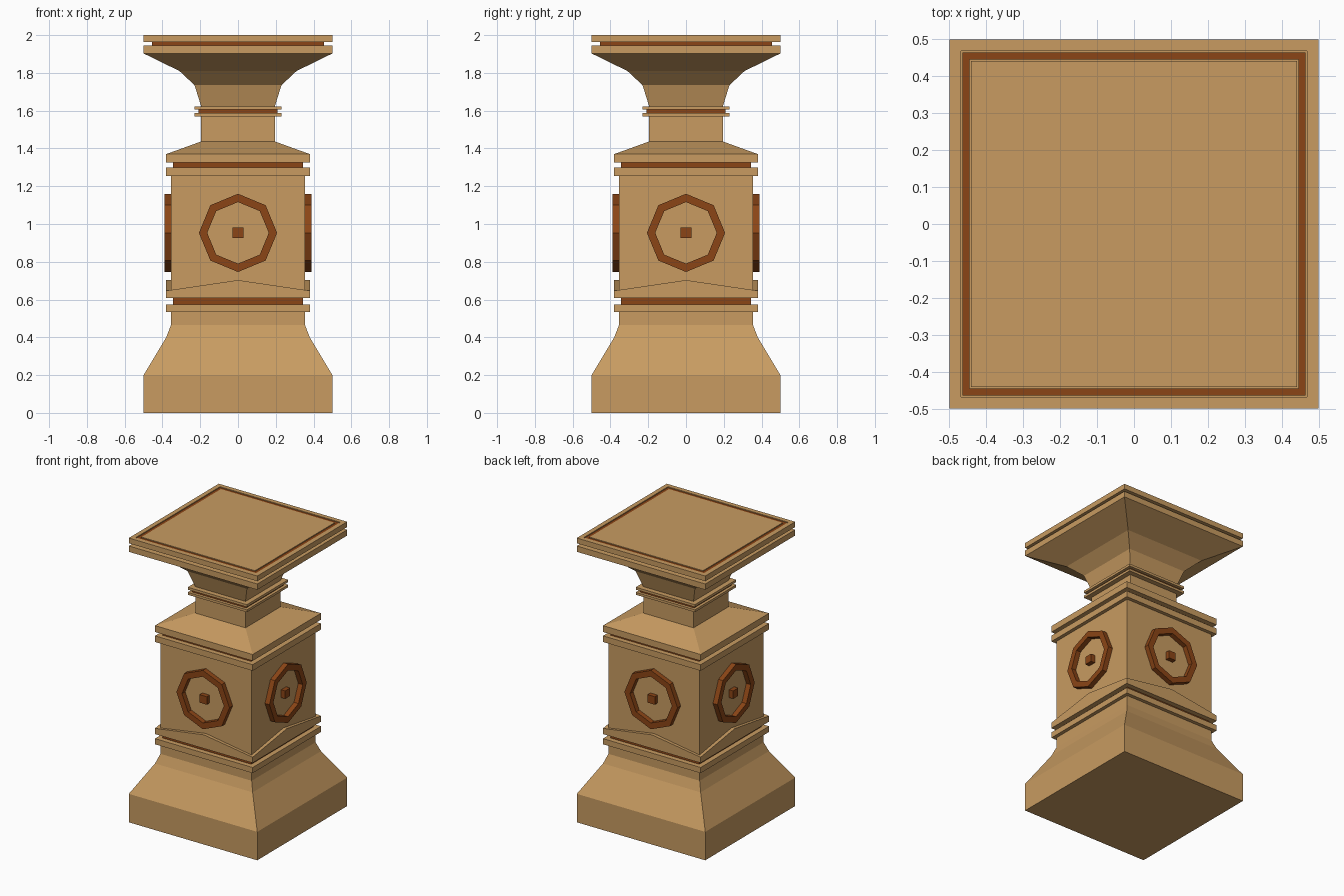
import bpy, bmesh
from math import pi, sin, cos
from mathutils import Matrix

if "Cube" in bpy.data.objects:
    bpy.data.objects.remove(bpy.data.objects["Cube"])


def material(name, color):
    m = bpy.data.materials.new(name)
    m.diffuse_color = color
    m.use_nodes = True
    m.node_tree.nodes["Principled BSDF"].inputs["Base Color"].default_value = m.diffuse_color
    return m


STONE = material("sandstone", (0.58, 0.33, 0.12, 1))
BROWN = material("brown_trim", (0.26, 0.06, 0.008, 1))


def finish(name, bm, mat):
    bmesh.ops.recalc_face_normals(bm, faces=bm.faces)
    mesh = bpy.data.meshes.new(name)
    bm.to_mesh(mesh)
    bm.free()
    mesh.materials.append(mat)
    ob = bpy.data.objects.new(name, mesh)
    bpy.context.collection.objects.link(ob)
    return ob


def square_ring(bm, h, z):
    return [bm.verts.new((sx * h, sy * h, z)) for sx, sy in ((-1, -1), (1, -1), (1, 1), (-1, 1))]


def bridge(bm, a, b):
    n = len(a)
    for i in range(n):
        bm.faces.new((a[i], a[(i + 1) % n], b[(i + 1) % n], b[i]))


def square_loft(name, profile, mat=STONE, closed=False):
    """Sweep (half width, height) points round a square; closed makes a frame."""
    bm = bmesh.new()
    rings = [square_ring(bm, h, z) for h, z in profile]
    for a, b in zip(rings, rings[1:]):
        bridge(bm, a, b)
    if closed:
        bridge(bm, rings[-1], rings[0])
    else:
        bm.faces.new(rings[0])
        bm.faces.new(rings[-1])
    return finish(name, bm, mat)


def slab(name, h, z0, z1, mat=STONE):
    return square_loft(name, [(h, z0), (h, z1)], mat)


# Flared foot
square_loft("foot", [(0.5, 0), (0.5, 0.2), (0.38, 0.4), (0.355, 0.465), (0.355, 0.535)])

# Lower moulding with brown groove
slab("lower_band", 0.38, 0.535, 0.575)
slab("lower_groove", 0.345, 0.575, 0.607, BROWN)

# Band whose top edge rises to a shallow peak on each side
bm = bmesh.new()
dirs = ((-1, -1), (0, -1), (1, -1), (1, 0), (1, 1), (0, 1), (-1, 1), (-1, 0))


def peaked_ring(h, z, peak):
    return [bm.verts.new((x * h, y * h, z if x and y else peak)) for x, y in dirs]


rings = [peaked_ring(0.35, 0.607, 0.607), peaked_ring(0.38, 0.607, 0.607),
         peaked_ring(0.38, 0.647, 0.703), peaked_ring(0.35, 0.647, 0.703)]
for i in range(4):
    bridge(bm, rings[i], rings[(i + 1) % 4])
finish("peaked_band", bm, STONE)

# Main block, upper moulding and sloped shoulder
slab("main_block", 0.355, 0.607, 1.255)
slab("upper_band", 0.38, 1.255, 1.298)
slab("upper_groove", 0.345, 1.298, 1.325, BROWN)
square_loft("shoulder", [(0.38, 1.325), (0.38, 1.37), (0.195, 1.437)])

# Neck with collar
slab("neck", 0.195, 1.437, 1.57)
slab("collar_bottom", 0.23, 1.57, 1.587)
slab("collar_groove", 0.21, 1.587, 1.606, BROWN)
slab("collar_top", 0.23, 1.606, 1.623)

# Flared capital and top slab
square_loft("capital", [(0.195, 1.623), (0.23, 1.735), (0.31, 1.81), (0.5, 1.903), (0.5, 1.944)])
slab("cap_groove", 0.455, 1.944, 1.963, BROWN)
square_loft("cap_slab", [(0.5, 1.963), (0.5, 2.0), (0.468, 2.0), (0.468, 1.99),
                         (0.442, 1.99), (0.442, 2.0)])
square_loft("cap_inlay", [(0.465, 1.985), (0.465, 1.996), (0.445, 1.996), (0.445, 1.985)],
            BROWN, closed=True)

# Octagonal ring and centre stud on all four sides
for k, side in enumerate(("front", "right", "back", "left")):
    turn = Matrix.Rotation(k * pi / 2, 4, "Z")
    bm = bmesh.new()
    loops = [[bm.verts.new((r * sin(i * pi / 4), y, 0.953 + r * cos(i * pi / 4))) for i in range(8)]
             for r, y in ((0.207, -0.35), (0.207, -0.39), (0.163, -0.39), (0.163, -0.35))]
    for i in range(4):
        bridge(bm, loops[i], loops[(i + 1) % 4])
    bm.transform(turn)
    finish(side + "_ring", bm, BROWN)

    bm = bmesh.new()
    bmesh.ops.create_cube(bm, size=1, matrix=turn @ Matrix.Translation((0, -0.367, 0.953))
                          @ Matrix.Diagonal((0.056, 0.04, 0.056, 1)))
    finish(side + "_stud", bm, BROWN)
